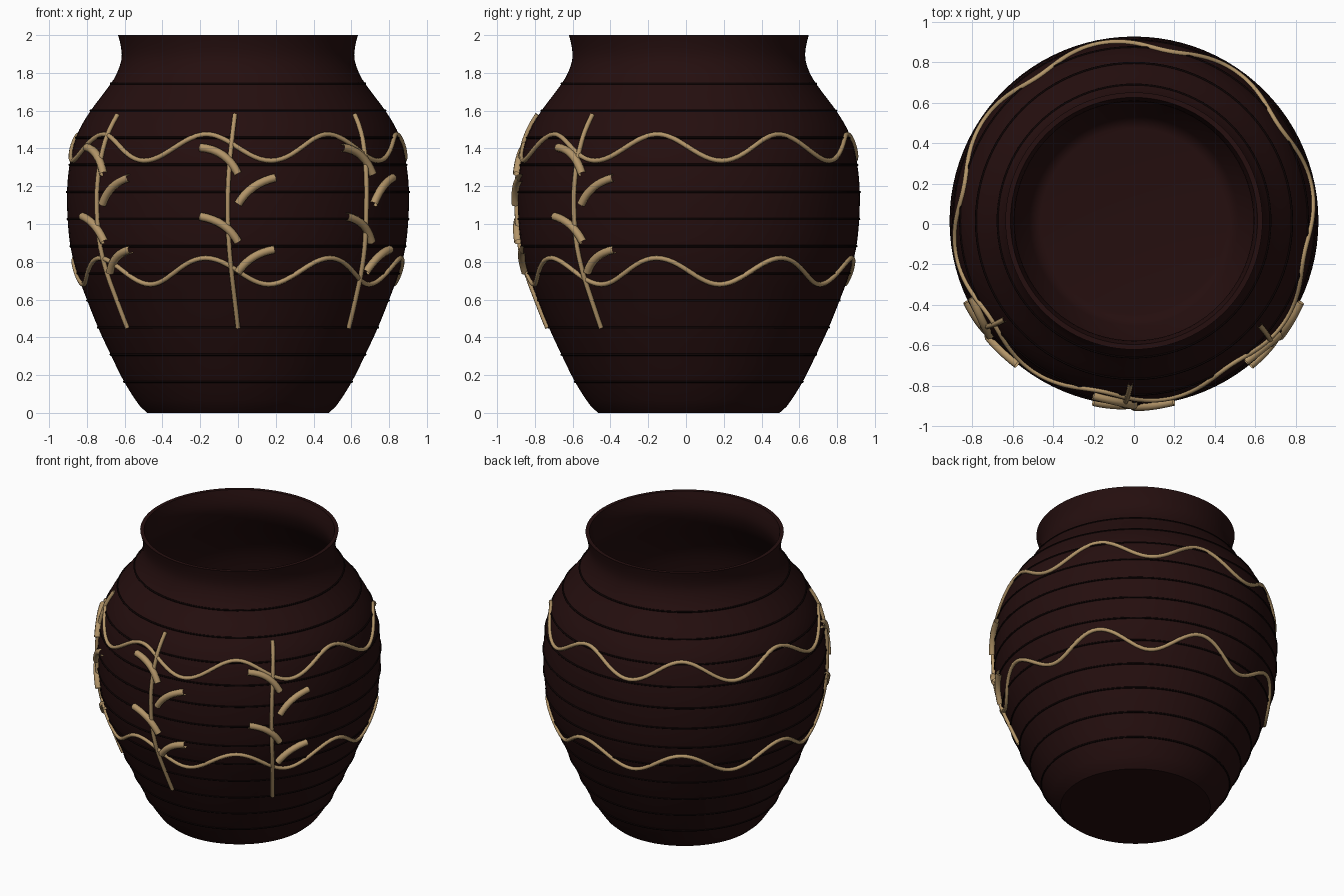
import bpy, bmesh
from math import sin, cos, pi, radians

cube = bpy.data.objects.get("Cube")
if cube:
    bpy.data.objects.remove(cube)

AXIS_Y = 0.015
SEGMENTS = 96


def material(name, colour):
    m = bpy.data.materials.new(name)
    m.use_nodes = True
    m.diffuse_color = (*colour, 1)
    bsdf = m.node_tree.nodes["Principled BSDF"]
    bsdf.inputs["Base Color"].default_value = (*colour, 1)
    bsdf.inputs["Roughness"].default_value = 0.7
    return m


clay = material("dark brown clay", (0.018, 0.0045, 0.0045))
groove = material("groove black", (0.004, 0.001, 0.001))
straw = material("straw rope", (0.45, 0.30, 0.14))

# Outer silhouette as (height, radius)
PROFILE = [(0, 0.48), (0.03, 0.515), (0.16, 0.60), (0.3, 0.67), (0.45, 0.74),
           (0.6, 0.80), (0.75, 0.855), (0.9, 0.89), (1.1, 0.905), (1.25, 0.90),
           (1.4, 0.875), (1.5, 0.84), (1.6, 0.78), (1.7, 0.705), (1.78, 0.65),
           (1.87, 0.617), (1.94, 0.62), (2.0, 0.635)]


def radius(z):
    """Smooth radius of the outer wall at a height."""
    last = len(PROFILE) - 1
    i = max(k for k in range(last) if PROFILE[k][0] <= z or k == 0)

    def slope(k):
        a, b = PROFILE[max(k - 1, 0)], PROFILE[min(k + 1, last)]
        return (b[1] - a[1]) / (b[0] - a[0])

    (z0, r0), (z1, r1) = PROFILE[i], PROFILE[i + 1]
    h = z1 - z0
    t = (z - z0) / h
    s = 1 - t
    return (r0 * (1 + 2 * t) * s * s + r1 * (3 - 2 * t) * t * t
            + h * (slope(i) * t * s * s - slope(i + 1) * t * t * s))


def on_wall(angle, z, lift=0.0):
    r = radius(z) + lift
    return (r * cos(angle), AXIS_Y + r * sin(angle), z)


def smooth(obj, angle=40):
    bpy.ops.object.select_all(action="DESELECT")
    obj.select_set(True)
    bpy.context.view_layer.objects.active = obj
    bpy.ops.object.shade_smooth_by_angle(angle=radians(angle))


def lathe(name, points, mat):
    bm = bmesh.new()
    rings = []
    for r, z in points:
        if r == 0:
            rings.append([bm.verts.new((0, AXIS_Y, z))] * SEGMENTS)
        else:
            rings.append([bm.verts.new((r * cos(a), AXIS_Y + r * sin(a), z))
                          for a in (2 * pi * k / SEGMENTS for k in range(SEGMENTS))])
    for low, high in zip(rings, rings[1:]):
        for k in range(SEGMENTS):
            n = (k + 1) % SEGMENTS
            corners = list(dict.fromkeys((low[k], low[n], high[n], high[k])))
            bm.faces.new(corners)
    bmesh.ops.recalc_face_normals(bm, faces=bm.faces)
    mesh = bpy.data.meshes.new(name)
    bm.to_mesh(mesh)
    bm.free()
    mesh.materials.append(mat)
    obj = bpy.data.objects.new(name, mesh)
    bpy.context.collection.objects.link(obj)
    smooth(obj)


def tube(name, points, thickness, mat, closed=False):
    curve = bpy.data.curves.new(name, "CURVE")
    curve.dimensions = "3D"
    curve.bevel_depth = thickness
    curve.bevel_resolution = 2
    spline = curve.splines.new("POLY")
    spline.points.add(len(points) - 1)
    for p, co in zip(spline.points, points):
        p.co = (*co, 1)
    spline.use_cyclic_u = closed
    curve.materials.append(mat)
    obj = bpy.data.objects.new(name, curve)
    bpy.context.collection.objects.link(obj)
    bpy.ops.object.select_all(action="DESELECT")
    obj.select_set(True)
    bpy.context.view_layer.objects.active = obj
    bpy.ops.object.convert(target="MESH")
    smooth(bpy.context.object, 60)


# Hollow pot with a thick wall, rim and floor
WALL = 0.025
heights = [2 * k / 60 for k in range(61)]
outside = [(radius(z), z) for z in heights]
inside = [(radius(z) - WALL, z) for z in reversed(heights) if z > WALL]
lathe("pot", [(0, 0)] + outside + inside + [(0.46, WALL), (0, WALL)], clay)

# Thin dark throwing rings around the wall
for k in range(12):
    z = 0.165 + k * 0.1435
    circle = [on_wall(2 * pi * j / SEGMENTS, z) for j in range(SEGMENTS)]
    tube(f"groove_ring_{k + 1}", circle, 0.006, groove, True)

# Two wavy ropes around the body
for name, z in (("upper_rope", 1.405), ("lower_rope", 0.75)):
    path = [on_wall(a, z - 0.07 * sin(8 * a), 0.004)
            for a in (2 * pi * k / 192 for k in range(192))]
    tube(name, path, 0.013, straw, True)

# Three stems on the front, each with four short curved leaves:
# each leaf is start, middle, end as (sideways, height)
LEAVES = [((-0.2, 1.405), (-0.08, 1.365), (0.0, 1.265)),
          ((0.0, 1.105), (0.08, 1.195), (0.195, 1.245)),
          ((-0.2, 1.04), (-0.08, 0.995), (0.0, 0.905)),
          ((0.0, 0.745), (0.08, 0.825), (0.19, 0.865))]

for side, turn in (("right", -0.9), ("middle", 0.0), ("left", 0.9)):
    base = turn - pi / 2
    stem = []
    for k in range(25):
        t = k / 24
        stem.append(on_wall(base - 0.06 * sin(2.8 * t), 0.45 + 1.13 * t, 0.008))
    tube(f"{side}_stem", stem, 0.013, straw)
    for n, (a, b, c) in enumerate(LEAVES):
        path = []
        for k in range(9):
            t = k / 8
            # quadratic curve that passes through the middle point
            w = ((1 - t) * (1 - 2 * t), 4 * t * (1 - t), t * (2 * t - 1))
            x, z = (w[0] * a[i] + w[1] * b[i] + w[2] * c[i] for i in (0, 1))
            path.append(on_wall(base + x / radius(z), z, 0.012))
        tube(f"{side}_leaf_{n + 1}", path, 0.022, straw)
